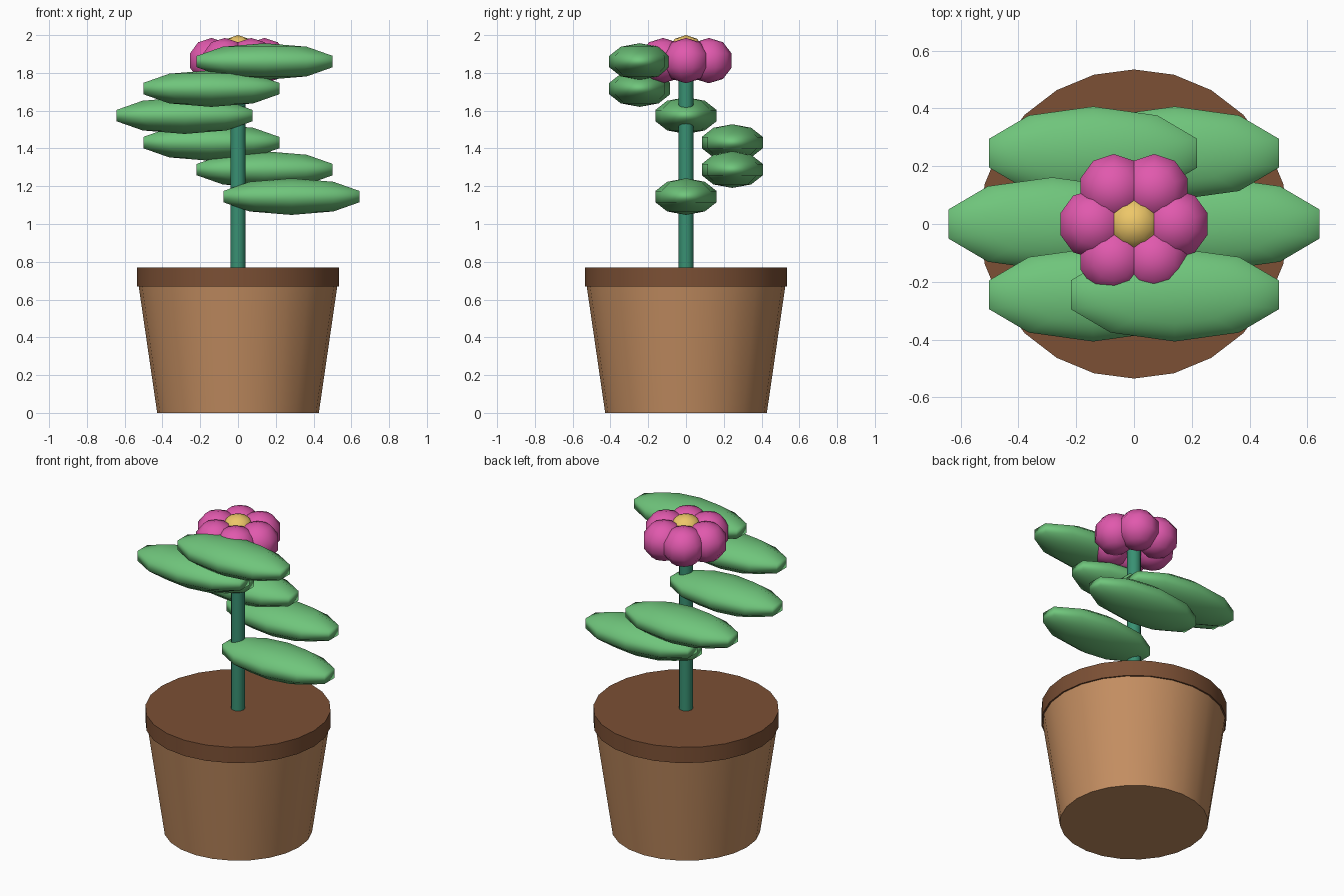
import bpy
from math import cos, sin, radians

if "Cube" in bpy.data.objects:
    bpy.data.objects.remove(bpy.data.objects["Cube"])


def material(name, rgb):
    m = bpy.data.materials.new(name)
    m.diffuse_color = (*rgb, 1)
    m.use_nodes = True
    m.node_tree.nodes["Principled BSDF"].inputs["Base Color"].default_value = m.diffuse_color
    return m


CLAY = material("clay", (0.55, 0.27, 0.12))
SOIL = material("dark_brown", (0.20, 0.08, 0.035))
STEM = material("stem_green", (0.04, 0.28, 0.17))
LEAF = material("leaf_green", (0.16, 0.56, 0.20))
PETAL = material("pink", (0.75, 0.10, 0.42))
YELLOW = material("yellow", (0.85, 0.57, 0.14))


def column(name, sides, r_bottom, r_top, z0, z1, mat):
    """Upright round part between two heights, with crisp rims."""
    bpy.ops.mesh.primitive_cone_add(vertices=sides, radius1=r_bottom, radius2=r_top,
                                    depth=z1 - z0, location=(0, 0, (z0 + z1) / 2))
    ob = bpy.context.object
    ob.name = name
    ob.data.materials.append(mat)
    bpy.ops.object.shade_smooth_by_angle(angle=radians(40))


def blob(name, centre, radii, mat):
    """Low-poly ellipsoid, smooth shaded."""
    bpy.ops.mesh.primitive_uv_sphere_add(segments=10, ring_count=5, radius=1,
                                         location=centre)
    ob = bpy.context.object
    ob.name = name
    ob.scale = radii
    ob.data.materials.append(mat)
    bpy.ops.object.shade_smooth()


# Pot, filled rim and stem
column("pot", 24, 0.428, 0.53, 0.0, 0.70, CLAY)
column("rim_and_soil", 24, 0.535, 0.535, 0.67, 0.77, SOIL)
column("stem", 12, 0.04, 0.04, 0.72, 1.87, STEM)

# Leaves climb the stem in a spiral, all lying along x
for i in range(6):
    a = radians(60 * i)
    blob(f"leaf_{i + 1}", (0.283 * cos(a), 0.283 * sin(a), 1.145 + 0.143 * i),
         (0.398, 0.17, 0.097), LEAF)

# Flower: ring of petals around a centre
for i in range(6):
    a = radians(60 * i)
    blob(f"petal_{i + 1}", (0.14 * cos(a), 0.14 * sin(a), 1.865),
         (0.127, 0.127, 0.12), PETAL)
blob("flower_centre", (0, 0, 1.90), (0.1, 0.1, 0.1), YELLOW)
